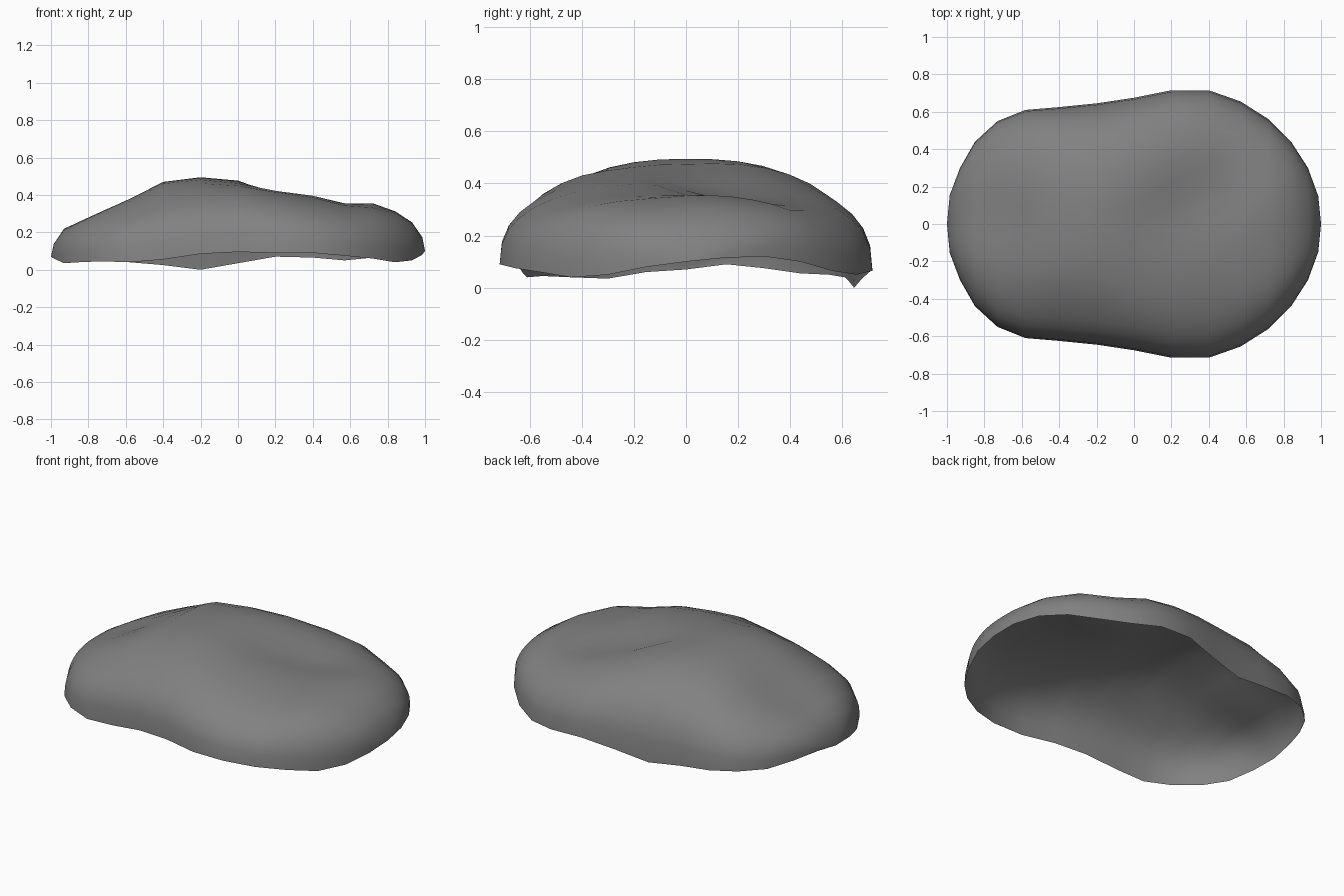
import bpy, bmesh, math

# Stations along x: x, half width, crown height, front rim height, back rim height
ST = [(-1.00, 0.00, 0.07, 0.07, 0.07), (-0.985, 0.155, 0.14, 0.06, 0.09),
      (-0.93, 0.30, 0.225, 0.035, 0.075), (-0.85, 0.44, 0.27, 0.04, 0.055),
      (-0.73, 0.55, 0.33, 0.045, 0.05), (-0.58, 0.61, 0.39, 0.04, 0.04),
      (-0.40, 0.625, 0.47, 0.055, 0.025), (-0.20, 0.645, 0.495, 0.085, 0.0),
      (0.00, 0.675, 0.485, 0.095, 0.035), (0.20, 0.715, 0.44, 0.09, 0.07),
      (0.40, 0.715, 0.405, 0.09, 0.065), (0.57, 0.655, 0.365, 0.075, 0.05),
      (0.72, 0.56, 0.36, 0.06, 0.065), (0.84, 0.44, 0.315, 0.04, 0.10),
      (0.93, 0.30, 0.255, 0.05, 0.12), (0.985, 0.15, 0.175, 0.08, 0.115),
      (1.00, 0.00, 0.10, 0.10, 0.10)]

# Dents: centre x, y, radius along, radius across, angle, depth
DENTS = [(0.33, 0.13, 0.30, 0.17, 0.75, 0.065),
         (-0.72, 0.05, 0.16, 0.22, 0.0, 0.035),
         (-0.32, -0.50, 0.25, 0.15, -0.15, 0.04),
         (0.00, -0.27, 0.20, 0.12, 0.0, 0.012),
         (0.70, -0.16, 0.18, 0.18, 0.0, 0.015)]


def dent(x, y):
    total = 0
    for cx, cy, ra, rb, ang, depth in DENTS:
        dx, dy = x - cx, y - cy
        a = (dx * math.cos(ang) + dy * math.sin(ang)) / ra
        b = (dy * math.cos(ang) - dx * math.sin(ang)) / rb
        total += depth * math.exp(-a * a - b * b)
    return total


# Domed open shell: each station is a rounded arch from front rim to back rim
N = 20
bm = bmesh.new()
grid = []
for x, w, top, front, back in ST:
    line = []
    for j in range(N + 1):
        v = -math.cos(math.pi * j / N)
        y = v * w
        rim = front + (back - front) * (v + 1) / 2
        arch = max(0, 1 - abs(v) ** 2.5) ** 0.4
        z = rim + (top - rim - dent(x, y) * (w > 0)) * arch
        line.append(bm.verts.new((x, y, max(z, 0))))
    # The end stations close to a single point
    if w == 0:
        for p in line:
            p.co.z = top
    grid.append(line)
for a, b in zip(grid, grid[1:]):
    for j in range(N):
        bm.faces.new((a[j], b[j], b[j + 1], a[j + 1]))
bmesh.ops.remove_doubles(bm, verts=bm.verts, dist=0.0005)
bmesh.ops.recalc_face_normals(bm, faces=bm.faces)
if sum(f.normal.z for f in bm.faces) < 0:
    bmesh.ops.reverse_faces(bm, faces=bm.faces)
for f in bm.faces:
    f.smooth = True

mesh = bpy.data.meshes.new("rock_shell")
bm.to_mesh(mesh)
bm.free()
bpy.context.collection.objects.link(bpy.data.objects.new("rock_shell", mesh))

# Dark stone grey
mat = bpy.data.materials.new("stone_grey")
mat.diffuse_color = (0.22, 0.22, 0.22, 1)
mesh.materials.append(mat)
